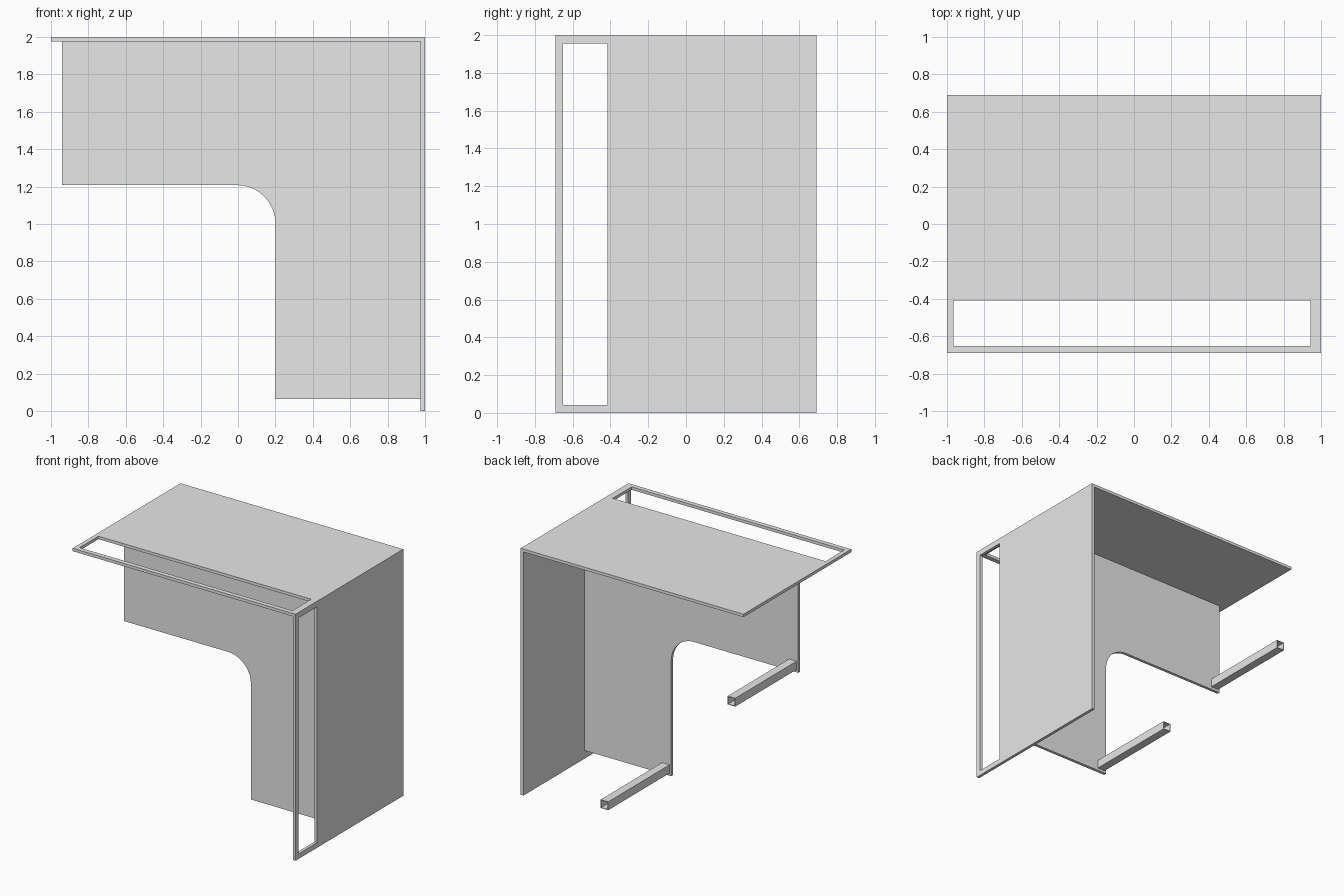
import bpy, bmesh, math
from mathutils import Vector

cube = bpy.data.objects.get("Cube")
if cube:
    bpy.data.objects.remove(cube, do_unlink=True)

grey = bpy.data.materials.new("light_grey")
grey.use_nodes = True
grey.diffuse_color = (0.8, 0.8, 0.8, 1)
grey.node_tree.nodes["Principled BSDF"].inputs["Base Color"].default_value = (0.8, 0.8, 0.8, 1)

T = 0.024               # sheet thickness
Y0, Y1 = -0.69, 0.69    # desk front and back


def finish(name, bm):
    bmesh.ops.recalc_face_normals(bm, faces=bm.faces)
    mesh = bpy.data.meshes.new(name)
    bm.to_mesh(mesh)
    bm.free()
    mesh.materials.append(grey)
    obj = bpy.data.objects.new(name, mesh)
    bpy.context.collection.objects.link(obj)
    return obj


def extrude(bm, faces, vec):
    """Give flat faces a thickness."""
    ext = bmesh.ops.extrude_face_region(bm, geom=faces, use_keep_orig=True)
    verts = [g for g in ext["geom"] if isinstance(g, bmesh.types.BMVert)]
    bmesh.ops.translate(bm, verts=verts, vec=vec)


def framed(name, outer, inner, place, vec, fix=None):
    """Rectangle (u0, u1, v0, v1) with a rectangular opening, given a thickness."""
    bm = bmesh.new()
    rings = [[bm.verts.new(place(u, v)) for u, v in
              ((r[0], r[2]), (r[1], r[2]), (r[1], r[3]), (r[0], r[3]))]
             for r in (outer, inner)]
    o, i = rings
    faces = [bm.faces.new((o[k], o[(k + 1) % 4], i[(k + 1) % 4], i[k])) for k in range(4)]
    extrude(bm, faces, Vector(vec))
    if fix:
        for v in bm.verts:
            fix(v)
    return finish(name, bm)


# Mitred corner where the top meets the side
def mitre_top(v):
    if v.co.x > 0.99 and v.co.z < 1.99:
        v.co.x = 1 - T


def mitre_side(v):
    if v.co.z > 1.99 and v.co.x < 0.99:
        v.co.z = 2 - T


# Desk top and side panel, each with a long slot near the front
framed("desk_top", (-1, 1, Y0, Y1), (-0.965, 0.945, -0.652, -0.41),
       lambda u, v: (u, v, 2), (0, 0, -T), mitre_top)
framed("side_panel", (Y0, Y1, 0, 2), (-0.652, -0.415, 0.042, 1.955),
       lambda u, v: (1, u, v), (-T, 0, 0), mitre_side)

# Upright front panel with a rounded inside corner
R = 0.205
arc = [(-0.005 + R * math.sin(a), 1.003 + R * math.cos(a))
       for a in (math.pi / 2 * k / 10 for k in range(11))]
outline = [(-0.94, 2 - T), (-0.94, 1.208)] + arc + [(0.2, 0.065), (1 - T, 0.065), (1 - T, 2 - T)]
bm = bmesh.new()
panel = bm.faces.new([bm.verts.new((x, -0.12, z)) for x, z in outline])
extrude(bm, [panel], Vector((0, T, 0)))
finish("modesty_panel", bm)


# Hollow square support rails running back from the panel corners
W, WALL = 0.068, 0.005
for name, x, z in (("upper_rail", -0.925, 1.23), ("lower_rail", 0.215, 0.085)):
    framed(name, (x, x + W, z, z + W),
           (x + WALL, x + W - WALL, z + WALL, z + W - WALL),
           lambda u, v: (u, -0.12 + T, v), (0, Y1 + 0.12 - T, 0))
